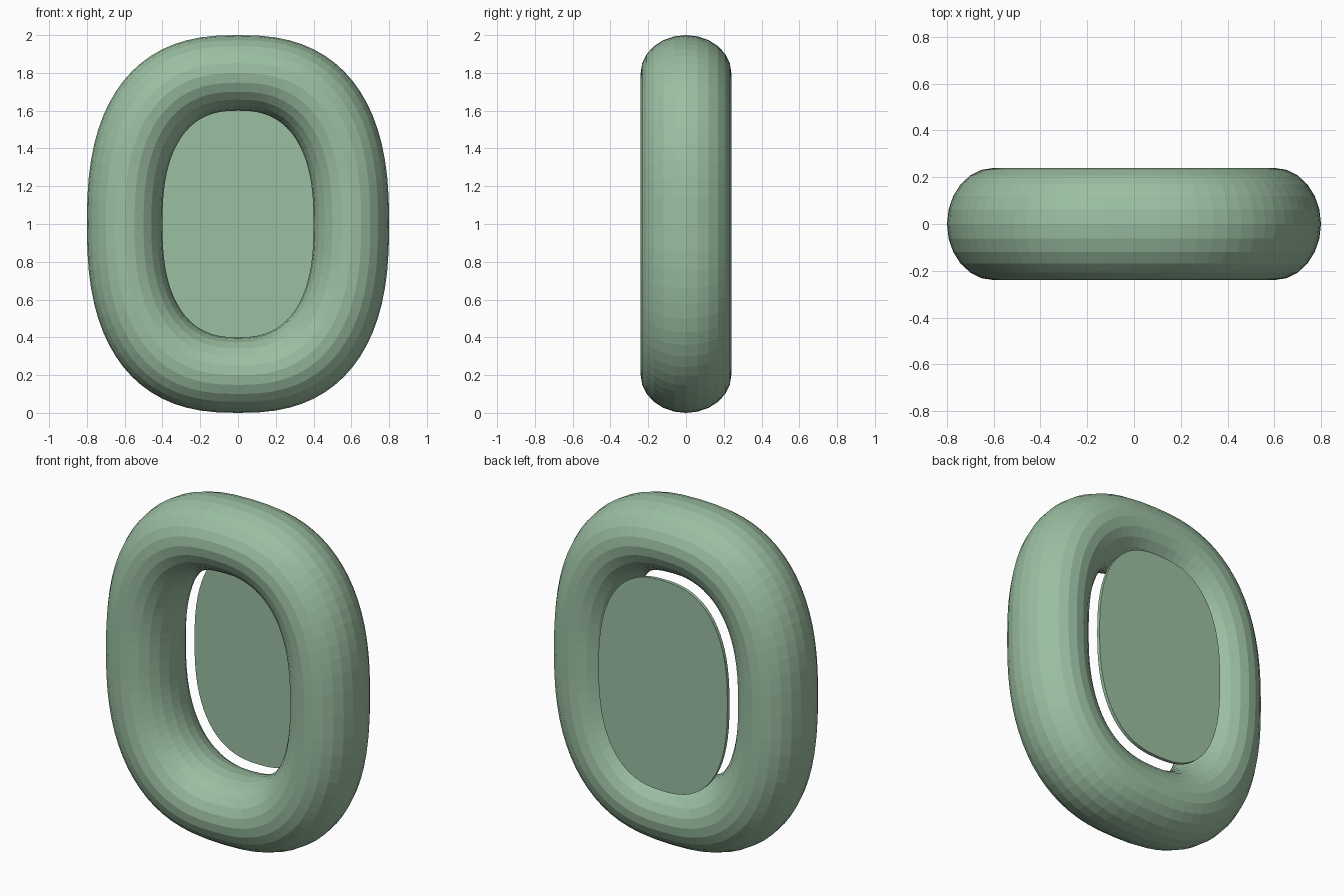
import bpy
import bmesh
from math import sin, cos, pi, copysign

cube = bpy.data.objects.get("Cube")
if cube:
    bpy.data.objects.remove(cube, do_unlink=True)

HALF_W, HALF_H, MID_Z = 0.6, 0.8, 1.0   # centre line of the ring
TUBE_R, TUBE_DEPTH = 0.2, 0.24          # tube cross-section
AROUND, SIDES, POWER = 72, 24, 2.5

# Single flat colour
green = bpy.data.materials.new("soft_green")
green.use_nodes = True
colour = (0.33, 0.52, 0.36, 1)
green.diffuse_color = colour
green.node_tree.nodes["Principled BSDF"].inputs["Base Color"].default_value = colour


def outline(bm, grow, y):
    """Loop of vertices on a rounded oval, grown outward from the centre line."""
    def bend(v):
        return copysign(abs(v) ** (2 / POWER), v) if abs(v) > 1e-9 else 0
    loop = []
    for i in range(AROUND):
        t = 2 * pi * i / AROUND
        loop.append(bm.verts.new(((HALF_W + grow) * bend(cos(t)), y,
                                  MID_Z + (HALF_H + grow) * bend(sin(t)))))
    return loop


def bridge(bm, a, b):
    for i in range(AROUND):
        j = (i + 1) % AROUND
        bm.faces.new((a[i], a[j], b[j], b[i]))


def finish(bm, name):
    bmesh.ops.recalc_face_normals(bm, faces=bm.faces)
    mesh = bpy.data.meshes.new(name)
    bm.to_mesh(mesh)
    bm.free()
    mesh.materials.append(green)
    obj = bpy.data.objects.new(name, mesh)
    bpy.context.collection.objects.link(obj)
    return obj


# Thick rounded ring
bm = bmesh.new()
angles = [2 * pi * k / SIDES for k in range(SIDES)]
loops = [outline(bm, TUBE_R * cos(a), TUBE_DEPTH * sin(a)) for a in angles]
for k in range(SIDES):
    bridge(bm, loops[k], loops[(k + 1) % SIDES])
finish(bm, "cushion_ring")

# Thin plate behind the opening, slightly larger than it
bm = bmesh.new()
front = outline(bm, -0.18, 0.195)
back = outline(bm, -0.18, 0.215)
bridge(bm, front, back)
bm.faces.new(front)
bm.faces.new(back)
finish(bm, "back_plate")
